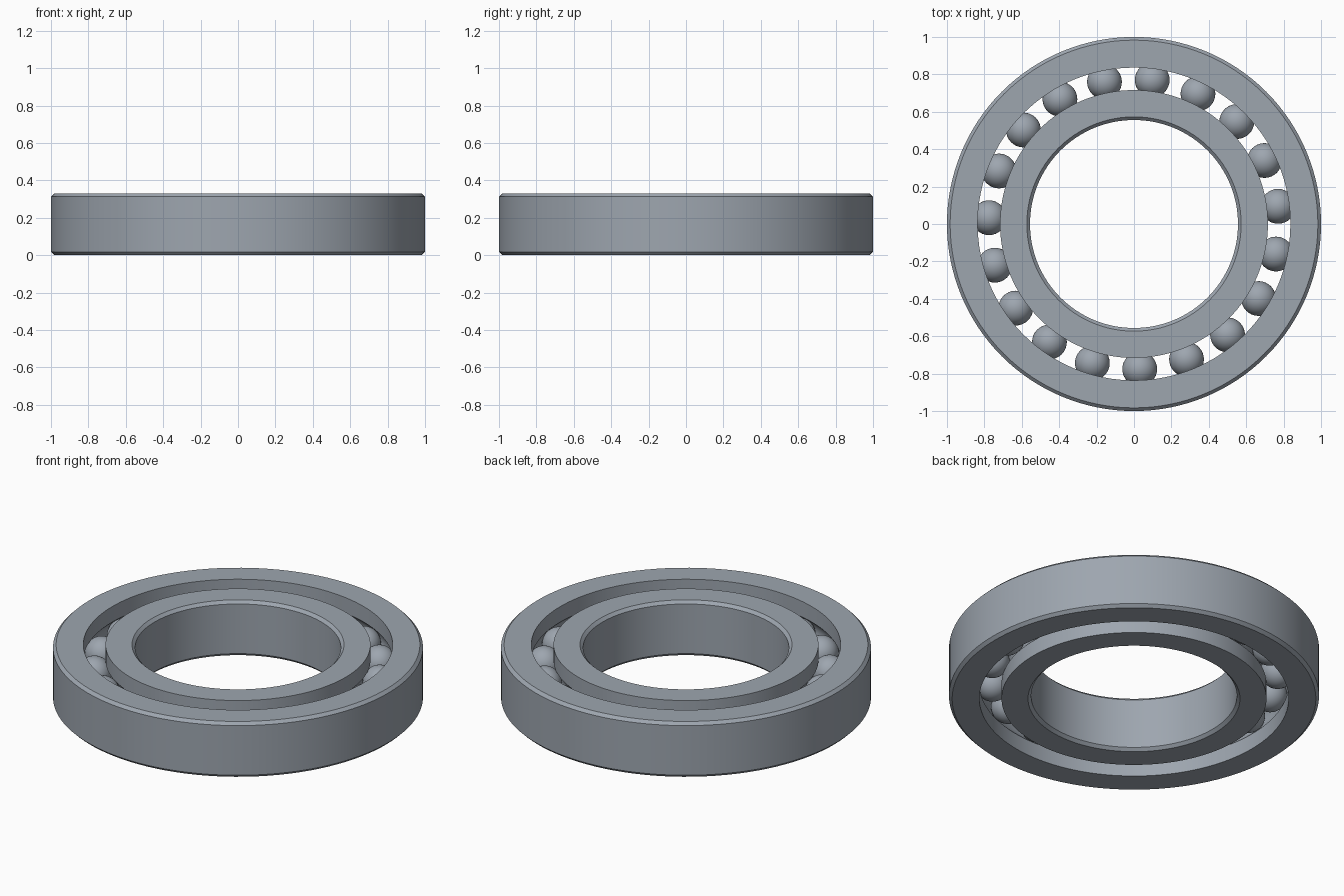
import bpy
import bmesh
from math import sin, cos, pi, radians, acos
from mathutils import Matrix, Vector

if "Cube" in bpy.data.objects:
    bpy.data.objects.remove(bpy.data.objects["Cube"])

HEIGHT = 0.33
MID = HEIGHT / 2
OUTER_R, BORE_R = 1.0, 0.556
OUTER_LIP, INNER_LIP = 0.836, 0.716
PITCH_R = (OUTER_LIP + INNER_LIP) / 2
BALL_R = 0.093
GROOVE_R = BALL_R + 0.001
CHAMFER = 0.017
BALLS = 19
SEGMENTS = 128

steel = bpy.data.materials.new("brushed steel")
steel.use_nodes = True
colour = (0.34, 0.38, 0.43, 1)
steel.diffuse_color = colour
steel.node_tree.nodes["Principled BSDF"].inputs["Base Color"].default_value = colour


def finish(name, bm):
    """Turn a bmesh into a smooth steel object."""
    bmesh.ops.recalc_face_normals(bm, faces=bm.faces)
    mesh = bpy.data.meshes.new(name)
    bm.to_mesh(mesh)
    bm.free()
    mesh.materials.append(steel)
    obj = bpy.data.objects.new(name, mesh)
    bpy.context.collection.objects.link(obj)
    bpy.ops.object.select_all(action="DESELECT")
    obj.select_set(True)
    bpy.context.view_layer.objects.active = obj
    bpy.ops.object.shade_smooth_by_angle(angle=radians(30))
    return obj


def race(name, lip, rim, side):
    """Lathe a ring: chamfered rim, ball groove in the lip; side is +1 outside the balls."""
    c = CHAMFER * side
    profile = [(lip, 0), (rim - c, 0), (rim, CHAMFER),
               (rim, HEIGHT - CHAMFER), (rim - c, HEIGHT), (lip, HEIGHT)]
    # ball groove, from the top lip down to the bottom lip
    half = acos(abs(lip - PITCH_R) / GROOVE_R)
    steps = 12
    for i in range(steps + 1):
        a = half - 2 * half * i / steps
        profile.append((PITCH_R + side * GROOVE_R * cos(a), MID + GROOVE_R * sin(a)))

    bm = bmesh.new()
    rings = []
    for s in range(SEGMENTS):
        t = 2 * pi * s / SEGMENTS
        rings.append([bm.verts.new((r * cos(t), r * sin(t), z)) for r, z in profile])
    n = len(profile)
    for s in range(SEGMENTS):
        a, b = rings[s], rings[(s + 1) % SEGMENTS]
        for i in range(n):
            j = (i + 1) % n
            bm.faces.new((a[i], b[i], b[j], a[j]))
    return finish(name, bm)


# Outer and inner rings
race("outer_race", OUTER_LIP, OUTER_R, 1)
race("inner_race", INNER_LIP, BORE_R, -1)

# Rolling balls
for k in range(BALLS):
    angle = radians(7) + 2 * pi * k / BALLS
    bm = bmesh.new()
    bmesh.ops.create_uvsphere(bm, u_segments=32, v_segments=20, radius=BALL_R)
    ball = finish(f"ball_{k + 1}", bm)
    ball.matrix_world = Matrix.Translation(
        Vector((PITCH_R * cos(angle), PITCH_R * sin(angle), MID)))
